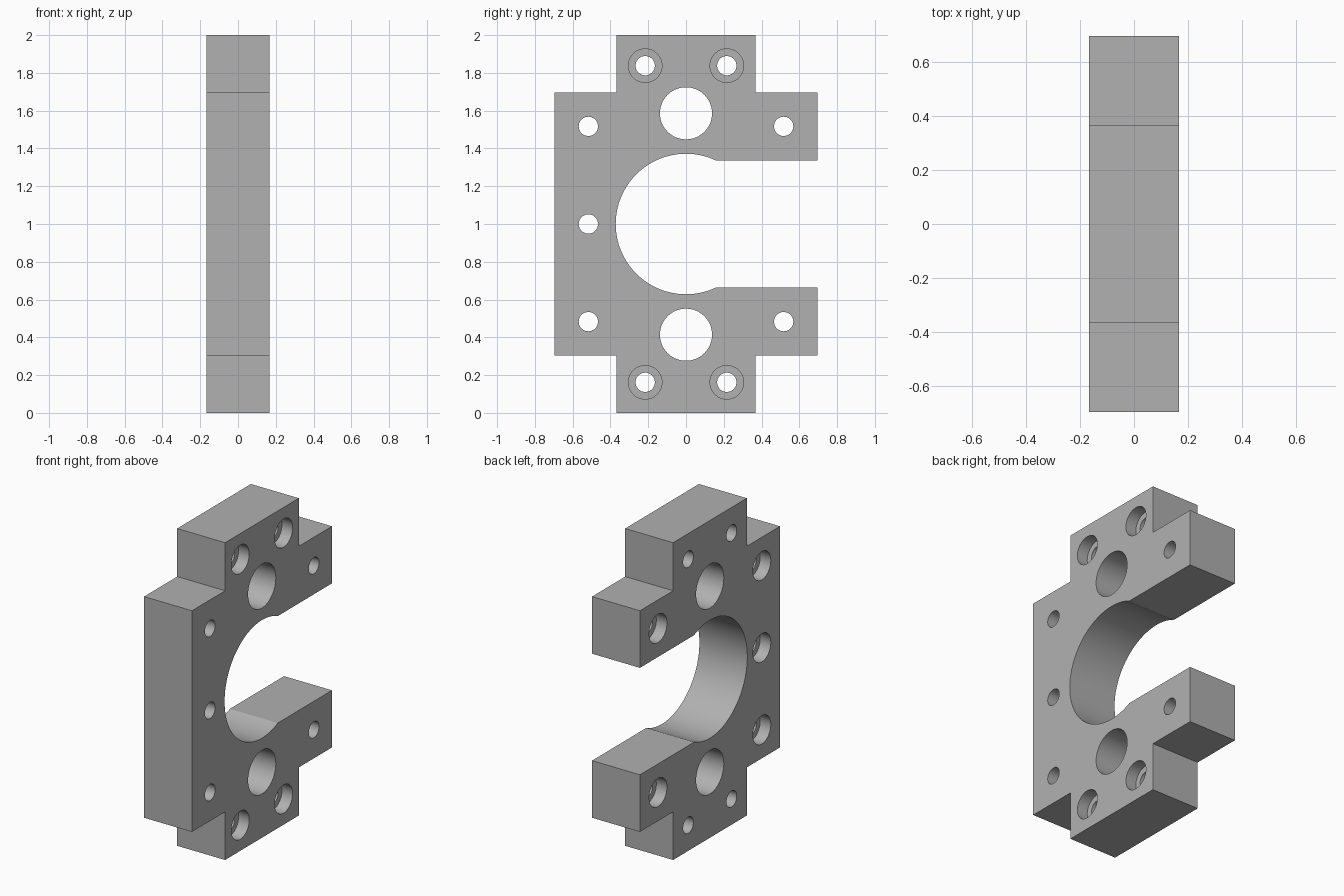
import bpy
import bmesh
from math import acos, sin, cos, pi, radians

cube = bpy.data.objects.get("Cube")
if cube:
    bpy.data.objects.remove(cube, do_unlink=True)

HALF = 0.167          # half thickness along x
MID = 1.0             # height of the symmetry plane
BORE_R, SLOT = 0.372, 0.337
SINK_DEPTH = 0.074

grey = bpy.data.materials.new("light grey metal")
grey.use_nodes = True
colour = (0.44, 0.44, 0.44, 1)
grey.diffuse_color = colour
grey.node_tree.nodes["Principled BSDF"].inputs["Base Color"].default_value = colour


def mesh_object(name, bm):
    bmesh.ops.recalc_face_normals(bm, faces=bm.faces)
    mesh = bpy.data.meshes.new(name)
    bm.to_mesh(mesh)
    bm.free()
    mesh.materials.append(grey)
    obj = bpy.data.objects.new(name, mesh)
    bpy.context.collection.objects.link(obj)
    return obj


def add_prism(bm, profile, x0, x1):
    """Extrude a (y, z) outline along x."""
    face = bm.faces.new([bm.verts.new((x0, y, z)) for y, z in profile])
    moved = bmesh.ops.extrude_face_region(bm, geom=[face])["geom"]
    bmesh.ops.translate(bm, vec=(x1 - x0, 0, 0),
                        verts=[v for v in moved if isinstance(v, bmesh.types.BMVert)])


def circle(y, z, r, n=48):
    return [(y + r * cos(2 * pi * i / n), z + r * sin(2 * pi * i / n)) for i in range(n)]


# Plate outline: stepped outside, then the round throat; mirrored top to bottom
start = pi / 2 - acos(SLOT / BORE_R)
arc = [start + (pi - start) * i / 32 for i in range(33)]
upper = [(-0.697, 0.697), (-0.367, 0.697), (-0.367, 1.0), (0.367, 1.0),
         (0.367, 0.697), (0.697, 0.697), (0.697, SLOT)]
upper += [(BORE_R * cos(a), BORE_R * sin(a)) for a in arc]
lower = [(y, -z) for y, z in reversed(upper[:-1])]
bm = bmesh.new()
add_prism(bm, [(y, z + MID) for y, z in upper + lower], -HALF, HALF)
body = mesh_object("clamp_plate", bm)

# Hole positions relative to the middle
pin_holes = [(0, s * 0.586) for s in (-1, 1)]
tab_holes = [(y * 0.216, s * 0.838) for y in (-1, 1) for s in (-1, 1)]
side_holes = [(y * 0.517, s * 0.517) for y in (-1, 1) for s in (-1, 1)] + [(-0.517, 0)]

through, sinks = bmesh.new(), bmesh.new()
for y, z in pin_holes:
    add_prism(through, circle(y, z + MID, 0.138), -0.3, 0.3)
for holes, side in ((tab_holes, 1), (side_holes, -1)):
    for y, z in holes:
        add_prism(through, circle(y, z + MID, 0.051), -0.3, 0.3)
        add_prism(sinks, circle(y, z + MID, 0.089), side * (HALF - SINK_DEPTH), side * 0.3)

# Cut the through holes and the screw head recesses
for name, cutter_bm in (("through_holes", through), ("screw_recesses", sinks)):
    cutter = mesh_object(name, cutter_bm)
    cutter.hide_render = True
    mod = body.modifiers.new(name, 'BOOLEAN')
    mod.operation, mod.solver, mod.object = 'DIFFERENCE', 'EXACT', cutter
    bpy.context.view_layer.objects.active = body
    bpy.ops.object.modifier_apply(modifier=name)
    bpy.data.objects.remove(cutter, do_unlink=True)

# Smooth bores, sharp corners
bpy.ops.object.select_all(action='DESELECT')
body.select_set(True)
bpy.context.view_layer.objects.active = body
bpy.ops.object.shade_smooth_by_angle(angle=radians(20))
